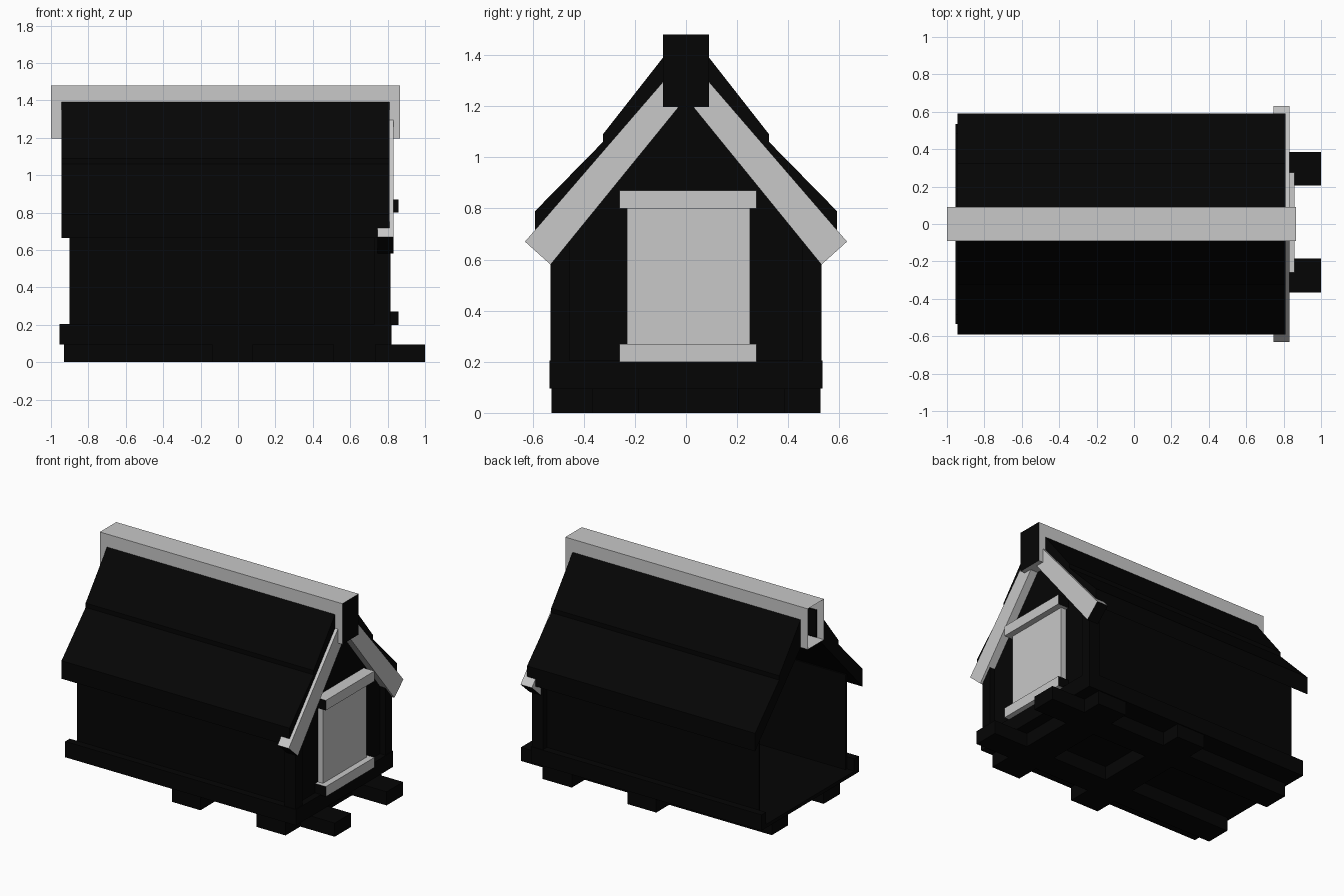
import bpy
import bmesh
from mathutils import Vector

cube = bpy.data.objects.get("Cube")
if cube:
    bpy.data.objects.remove(cube, do_unlink=True)


def material(name, value):
    mat = bpy.data.materials.new(name)
    color = (value, value, value, 1)
    mat.diffuse_color = color
    mat.use_nodes = True
    node = mat.node_tree.nodes["Principled BSDF"]
    node.inputs["Base Color"].default_value = color
    node.inputs["Roughness"].default_value = 0.9
    return mat


BLACK = material("charcoal black", 0.0015)
GRAY = material("light gray", 0.58)


def prism(name, profile, x0, x1, mat, is_black=None, open_back=False):
    """Extrude a (y, z) profile along x; is_black picks faces by normal."""
    bm = bmesh.new()
    base = bm.faces.new([bm.verts.new((x0, y, z)) for y, z in profile])
    ext = bmesh.ops.extrude_face_region(bm, geom=[base])
    moved = [v for v in ext["geom"] if isinstance(v, bmesh.types.BMVert)]
    bmesh.ops.translate(bm, verts=moved, vec=Vector((x1 - x0, 0, 0)))
    bmesh.ops.recalc_face_normals(bm, faces=bm.faces)
    bm.normal_update()
    for f in bm.faces:
        if is_black and is_black(f.normal):
            f.material_index = 1
    if open_back:
        back = [f for f in bm.faces if f.normal.x < -0.9]
        bmesh.ops.delete(bm, geom=back, context="FACES")
    mesh = bpy.data.meshes.new(name)
    bm.to_mesh(mesh)
    bm.free()
    mesh.materials.append(mat)
    if is_black:
        mesh.materials.append(BLACK)
    obj = bpy.data.objects.new(name, mesh)
    bpy.context.collection.objects.link(obj)
    return obj


def box(name, x, y, z, mat, is_black=None, open_back=False):
    profile = [(y[0], z[0]), (y[1], z[0]), (y[1], z[1]), (y[0], z[1])]
    return prism(name, profile, x[0], x[1], mat, is_black, open_back)


# Runners, cross beams and floor
box("left_runner", (-0.93, 1.0), (0.205, 0.385), (0, 0.095), BLACK)
box("right_runner", (-0.93, 1.0), (-0.365, -0.185), (0, 0.095), BLACK)
for name, x in (("rear", (-0.14, 0.08)), ("front", (0.51, 0.735))):
    box(name + "_cross_beam", x, (-0.527, 0.527), (0, 0.095), BLACK)
box("floor", (-0.955, 0.82), (-0.535, 0.535), (0.095, 0.12), BLACK)

# Front gable wall and the skirt board below it; the back stays open
prism("front_wall", [(-0.485, 0.12), (0.485, 0.12), (0.485, 0.77), (0, 1.29), (-0.485, 0.77)],
      0.755, 0.775, BLACK)
box("front_skirt", (0.775, 0.82), (-0.535, 0.535), (0.12, 0.205), BLACK)

# Roof courses meet inside the ridge cap
roof_half = [(0.08, 1.39), (0.09, 1.39), (0.325, 1.09), (0.325, 1.06),
             (0.59, 0.79), (0.59, 0.665), (0.08, 1.205)]
board = [(0.03, 1.195), (0.09, 1.295), (0.63, 0.67), (0.53, 0.58)]

# Parts mirrored across the centre line
for side, s in (("left", 1), ("right", -1)):
    box(side + "_wall", (-0.9, 0.775), sorted((s * 0.47, s * 0.485)), (0.12, 0.78), BLACK)
    box(side + "_skirt", (-0.955, 0.82), sorted((s * 0.485, s * 0.535)), (0.12, 0.205), BLACK)
    box(side + "_corner_post", (0.73, 0.815), sorted((s * 0.455, s * 0.53)),
        (0.2, 0.72), BLACK)
    prism(side + "_roof", [(s * y, z) for y, z in roof_half], -0.945, 0.81, BLACK)
    prism(side + "_barge_board", [(s * y, z) for y, z in board], 0.745, 0.832, GRAY,
          lambda n, s=s: n.z < -0.3 and n.y * s > 0.3)

# Ridge cap, hollow at the back
box("ridge_cap", (-1.0, 0.866), (-0.09, 0.09), (1.197, 1.48), GRAY,
    lambda n: n.x > 0.9, open_back=True)

# Door with lintel and sill
box("door", (0.77, 0.815), (-0.23, 0.25), (0.25, 0.82), GRAY)
for name, z in (("lintel", (0.8, 0.87)), ("sill", (0.2, 0.27))):
    box("door_" + name, (0.77, 0.858), (-0.26, 0.275), z, GRAY,
        lambda n: abs(n.y) > 0.9)
